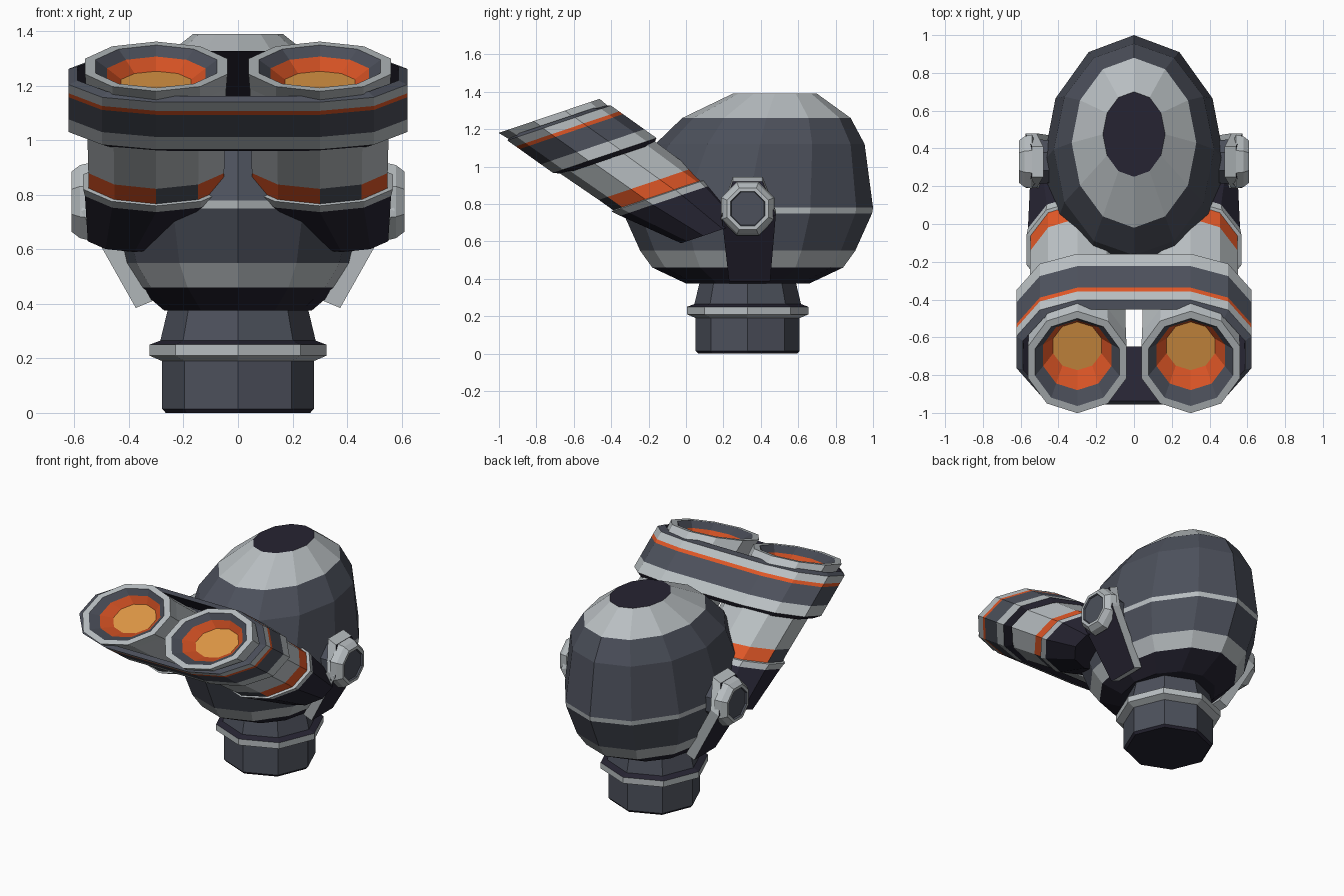
import bpy, bmesh
from math import sin, cos, radians, tau
from mathutils import Vector

cube = bpy.data.objects.get("Cube")
if cube:
    bpy.data.objects.remove(cube)


def linear(c):
    c /= 255
    return c / 12.92 if c < 0.04 else ((c + 0.055) / 1.055) ** 2.4


def material(name, *rgb):
    m = bpy.data.materials.new(name)
    m.use_nodes = True
    colour = [linear(c) for c in rgb] + [1]
    m.diffuse_color = colour
    m.node_tree.nodes["Principled BSDF"].inputs["Base Color"].default_value = colour
    return m


MATS = [material("light_grey", 184, 190, 193), material("slate", 76, 80, 91),
        material("dark_navy", 38, 36, 50), material("orange", 222, 86, 38),
        material("amber_lens", 224, 153, 70)]
LIGHT, SLATE, NAVY, ORANGE, LENS = range(5)


def loft(name, rings, bands, start=None, end=None, closed=False, rule=None):
    """Skin consecutive rings; bands gives one colour per gap, rule may override it."""
    bm = bmesh.new()
    vs = [[bm.verts.new(p) for p in ring] for ring in rings]
    n = len(vs[0])
    for i, colour in enumerate(bands):
        a, b = vs[i], vs[(i + 1) % len(vs)]
        for j in range(n):
            k = (j + 1) % n
            f = bm.faces.new((a[j], a[k], b[k], b[j]))
            f.material_index = rule(i, j, colour) if rule else colour
    if not closed:
        for ring, colour in ((vs[0], start), (vs[-1], end)):
            if colour is not None:
                bm.faces.new(ring).material_index = colour
    bmesh.ops.recalc_face_normals(bm, faces=bm.faces)
    mesh = bpy.data.meshes.new(name)
    bm.to_mesh(mesh)
    bm.free()
    for m in MATS:
        mesh.materials.append(m)
    ob = bpy.data.objects.new(name, mesh)
    bpy.context.collection.objects.link(ob)
    return ob


def ellipse(cx, cy, z, rx, ry, n):
    return [(cx + rx * sin(tau * i / n), cy + ry * cos(tau * i / n), z) for i in range(n)]


# Head: stacked twelve-sided ellipses (height, centre y, x radius, y radius)
head = [(1.39, .475, .165, .225), (1.26, .43, .33, .45), (1.12, .395, .425, .56),
        (.78, .33, .48, .67), (.75, .33, .478, .665), (.55, .33, .43, .575),
        (.46, .33, .37, .51), (.375, .33, .27, .33)]
loft("head", [ellipse(0, cy, z, rx, ry, 12) for z, cy, rx, ry in head],
     [LIGHT, SLATE, SLATE, LIGHT, SLATE, LIGHT, NAVY], NAVY, NAVY)

# Neck with a flared collar
neck = [(0, .265), (.015, .278), (.19, .278), (.21, .325), (.25, .325), (.265, .285), (.39, .255)]
loft("neck", [ellipse(0, .33, z, r, r, 8) for z, r in neck],
     [NAVY, SLATE, LIGHT, LIGHT, NAVY, SLATE], NAVY, NAVY)

# Goggles are swept along a slanted axis, with every slice parallel to the opening
AXIS = Vector((0, .815, -.58))
OPENING = Vector((0, -.695, 1.245))
UP = Vector((0, .947, .32))


def slice_point(d, x, u):
    return OPENING + AXIS * d + UP * u + Vector((x, 0, 0))


def barrel_ring(cx, d, rx, ru):
    angles = [radians(36 * j - 90) for j in range(10)]
    return [slice_point(d, cx + rx * cos(a), ru * sin(a)) for a in angles]


def stripe(i, j, colour):
    return SLATE if colour == ORANGE and i == 5 and j in (0, 7) else colour


# Barrels: recessed lens, rim, body, striped band and taper into the head
barrel = [(.06, .135, .135), (.0, .19, .195), (-.045, .235, .245), (-.045, .275, .285),
          (.05, .27, .275), (.585, .262, .262), (.68, .262, .262), (.685, .282, .275),
          (.73, .275, .265), (1.03, .18, .18)]
bands = [ORANGE, SLATE, LIGHT, LIGHT, LIGHT, ORANGE, LIGHT, LIGHT, NAVY]
for side, s in (("left", 1), ("right", -1)):
    rings = [barrel_ring(s * (.38 if d > 1 else .3), d, rx, ru) for d, rx, ru in barrel]
    loft(side + "_barrel", rings, bands, LENS, NAVY, rule=stripe)


# Sleeve: hollow rounded band around both barrels
def sleeve_ring(d, offset):
    half = [(.3 + (.338 + offset) * cos(radians(a)), (.292 + offset) * sin(radians(a)))
            for a in range(-90, 91, 36)]
    outline = half + [(-x, u) for x, u in reversed(half)]
    return [slice_point(d, x, u) for x, u in outline]


sleeve = [(0, -.035), (.02, 0), (.075, 0), (.1, 0), (.24, 0), (.32, 0), (.35, -.04)]
loft("goggle_sleeve", [sleeve_ring(*p) for p in sleeve],
     [SLATE, LIGHT, ORANGE, SLATE, LIGHT, NAVY, NAVY], closed=True)

# Ear discs and the straps hanging below them
ear = [(.42, .12), (.53, .13), (.54, .155), (.58, .145), (.61, .12), (.61, .1), (.6, .095)]
strap = [(.54, .92, .25, .41), (.575, .74, .19, .48), (.375, .385, .23, .45)]
for side, s in (("left", 1), ("right", -1)):
    rings = [[(s * x, .33 + r * cos(tau * (i + .5) / 8), .775 + r * sin(tau * (i + .5) / 8))
              for i in range(8)] for x, r in ear]
    loft(side + "_ear_disc", rings, [SLATE, LIGHT, LIGHT, LIGHT, LIGHT, SLATE], SLATE, SLATE)
    rings = [[(s * x, y0, z), (s * x, y1, z),
              (s * (x - .06), y1, z + .025), (s * (x - .06), y0, z + .025)]
             for x, z, y0, y1 in strap]
    loft(side + "_ear_strap", rings, [LIGHT, LIGHT], LIGHT, LIGHT,
         rule=lambda i, j, c: NAVY if j == 0 else c)
